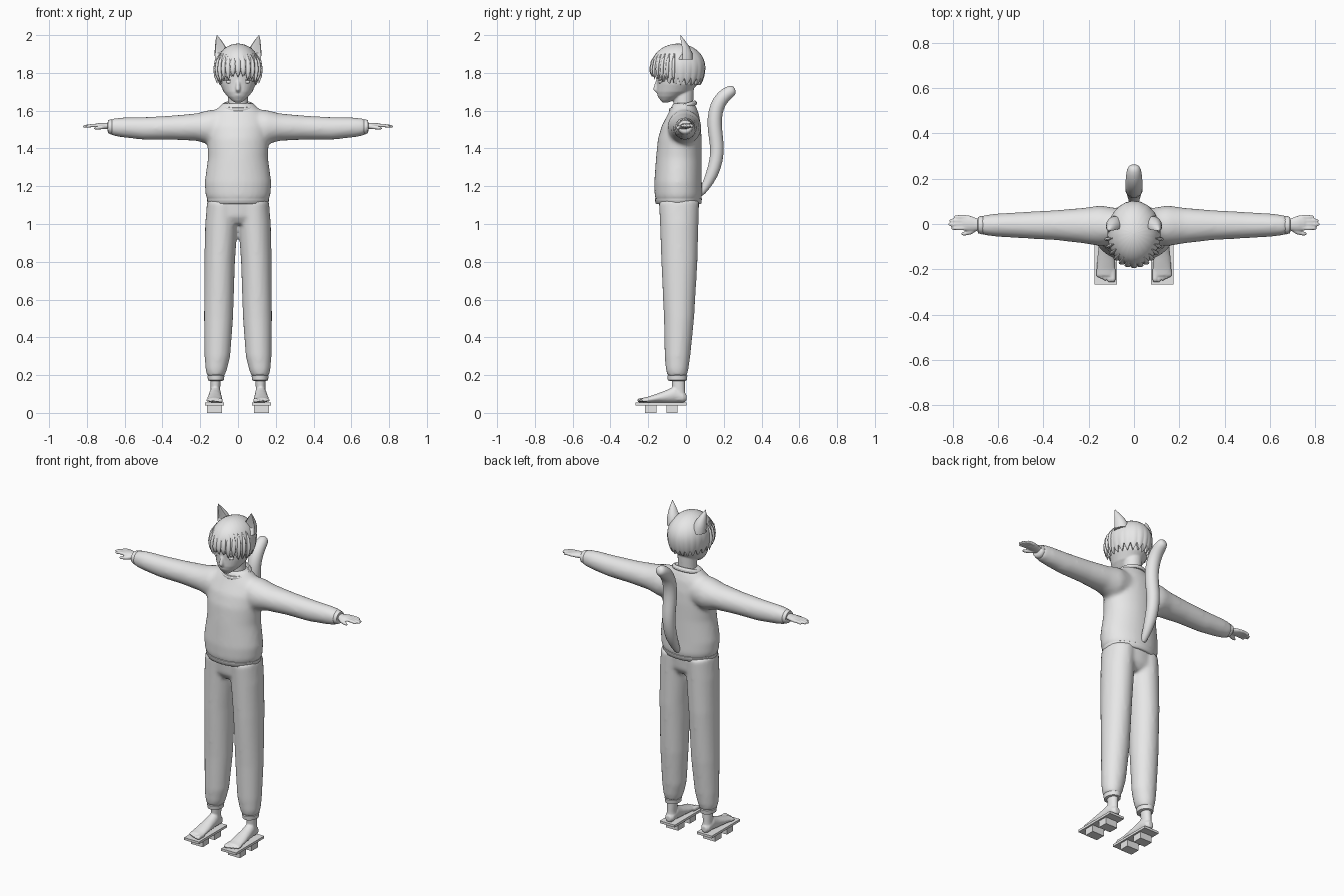
import bpy, bmesh, math
from mathutils import Vector, Matrix

cube = bpy.data.objects.get("Cube")
if cube:
    bpy.data.objects.remove(cube)

GREY = (0.8, 0.8, 0.8, 1)
mat = bpy.data.materials.new("light_grey")
mat.use_nodes = True
mat.diffuse_color = GREY
mat.node_tree.nodes["Principled BSDF"].inputs["Base Color"].default_value = GREY


def skin(bm, rings):
    """Bridge a list of vertex rings and cap both ends."""
    n = len(rings[0])
    for a, b in zip(rings, rings[1:]):
        for i in range(n):
            j = (i + 1) % n
            bm.faces.new((a[i], a[j], b[j], b[i]))
    bm.faces.new(rings[0])
    bm.faces.new(rings[-1])


def loft(bm, axis, rows, n=24):
    """Rows are (position, centre1, centre2, radius1, radius2) along an axis."""
    rings = []
    for p, c1, c2, r1, r2 in rows:
        ring = []
        for i in range(n):
            t = math.tau * i / n
            u, v = c1 + r1 * math.cos(t), c2 + r2 * math.sin(t)
            co = {"x": (p, u, v), "y": (u, p, v), "z": (u, v, p)}[axis]
            ring.append(bm.verts.new(co))
        rings.append(ring)
    skin(bm, rings)
    return rings


def tube(bm, pts, n=12, flat=1.0):
    """Points are (x, y, z, radius); the sections follow the path."""
    co = [Vector(p[:3]) for p in pts]
    rings = []
    for k, p in enumerate(pts):
        d = (co[min(k + 1, len(co) - 1)] - co[max(k - 1, 0)]).normalized()
        side = Vector((1, 0, 0)) if abs(d.x) < 0.6 else Vector((0, 1, 0))
        up = d.cross(side).normalized()
        side = up.cross(d)
        rings.append([bm.verts.new(co[k] + p[3] * (
            side * math.cos(math.tau * i / n) + up * flat * math.sin(math.tau * i / n)))
            for i in range(n)])
    skin(bm, rings)


def ball(bm, centre, size):
    m = Matrix.Translation(centre) @ Matrix.Diagonal((*size, 1))
    bmesh.ops.create_uvsphere(bm, u_segments=20, v_segments=12, radius=1, matrix=m)


def box(bm, centre, size):
    m = Matrix.Translation(centre) @ Matrix.Diagonal((*size, 1))
    bmesh.ops.create_cube(bm, size=1, matrix=m)


def make(name, bm, mirror=False, voxel=0, smooth=0, subsurf=0, angle=60):
    bmesh.ops.recalc_face_normals(bm, faces=bm.faces)
    me = bpy.data.meshes.new(name)
    bm.to_mesh(me)
    bm.free()
    me.materials.append(mat)
    ob = bpy.data.objects.new(name, me)
    bpy.context.collection.objects.link(ob)
    for o in bpy.context.selected_objects:
        o.select_set(False)
    bpy.context.view_layer.objects.active = ob
    ob.select_set(True)
    if angle:
        bpy.ops.object.shade_smooth_by_angle(angle=math.radians(angle))
    if voxel:
        r = ob.modifiers.new("Fuse", "REMESH")
        r.mode, r.voxel_size, r.use_smooth_shade = "VOXEL", voxel, True
    if smooth:
        s = ob.modifiers.new("Soften", "SMOOTH")
        s.factor, s.iterations = 0.5, smooth
    if subsurf:
        ob.modifiers.new("Round", "SUBSURF").levels = subsurf
        ob.modifiers["Round"].render_levels = subsurf
    if mirror:
        ob.modifiers.new("Mirror", "MIRROR").use_clip = False
    return ob


# Sweater: body and both sleeves fused
bm = bmesh.new()
loft(bm, "z", [(1.12, 0, -.04, .158, .118), (1.15, 0, -.04, .172, .126), (1.22, 0, -.042, .177, .126),
               (1.35, 0, -.038, .159, .121), (1.45, 0, -.033, .163, .116), (1.52, 0, -.025, .165, .104),
               (1.58, 0, -.014, .145, .083), (1.62, 0, -.012, .1, .066), (1.64, 0, -.012, .078, .056)], 32)
for s in (1, -1):
    loft(bm, "x", [(s * x, *r) for x, *r in [
        (.04, -.01, 1.52, .075, .09), (.15, -.008, 1.512, .09, .092), (.22, -.007, 1.513, .079, .073),
        (.35, -.005, 1.51, .066, .064), (.5, -.005, 1.506, .058, .06), (.61, -.005, 1.511, .051, .053),
        (.66, -.005, 1.513, .045, .047), (.68, -.005, 1.514, .038, .038)]])
make("sweater", bm, voxel=.011, smooth=8)

# Sweater hem, sleeve cuffs, collar
bm = bmesh.new()
loft(bm, "z", [(1.106, 0, -.04, .155, .115), (1.11, 0, -.04, .162, .122),
               (1.134, 0, -.04, .164, .124), (1.14, 0, -.04, .155, .115)], 40)
make("sweater_hem", bm)
bm = bmesh.new()
loft(bm, "x", [(.665, -.005, 1.514, .038, .038), (.67, -.005, 1.514, .041, .041),
               (.688, -.005, 1.515, .036, .034), (.69, -.005, 1.515, .028, .024)])
make("sleeve_cuff", bm, mirror=True)
bpy.ops.mesh.primitive_torus_add(major_radius=.078, minor_radius=.012, major_segments=40, minor_segments=10,
                                 location=(0, -.016, 1.622), rotation=(math.radians(17), 0, 0))
collar = bpy.context.object
collar.name = "collar"
collar.scale = (1.0, .85, 1.1)
collar.data.materials.append(mat)
bpy.ops.object.shade_smooth_by_angle()

# Trousers: hips and legs fused
bm = bmesh.new()
loft(bm, "z", [(1.0, 0, -.037, .12, .075), (1.04, 0, -.037, .168, .1), (1.13, 0, -.037, .162, .108)], 32)
for s in (1, -1):
    loft(bm, "z", [(z, s * x, *r) for z, x, *r in [
        (1.12, .082, -.037, .082, .107), (1.0, .088, -.036, .086, .102), (.8, .097, -.035, .081, .096),
        (.5, .103, -.037, .077, .08), (.3, .109, -.045, .068, .068), (.23, .115, -.047, .057, .06),
        (.195, .117, -.047, .046, .051)]])
make("trousers", bm, voxel=.011, smooth=5)
bm = bmesh.new()
loft(bm, "z", [(.17, .117, -.046, .034, .042), (.173, .117, -.046, .042, .05),
               (.197, .117, -.046, .045, .053), (.203, .117, -.046, .036, .044)])
make("trouser_cuff", bm, mirror=True)

# Feet with toes
bm = bmesh.new()
loft(bm, "z", [(.07, .12, -.036, .028, .034), (.12, .12, -.038, .025, .033), (.19, .118, -.042, .028, .036)])
loft(bm, "y", [(.002, .12, .08, .016, .018), (-.015, .12, .083, .028, .028), (-.06, .121, .098, .031, .043),
               (-.1, .122, .088, .034, .034), (-.15, .123, .079, .039, .024), (-.2, .124, .07, .041, .016),
               (-.228, .124, .068, .038, .012)])
for i, (tip, r) in enumerate([(-.256, .013), (-.256, .009), (-.25, .009), (-.243, .009), (-.235, .008)]):
    x = .093 + i * .0165
    tube(bm, [(x, -.2, .067, r), (x, tip + .012, .066, r), (x, tip, .064, r * .6)])
make("foot", bm, mirror=True, voxel=.005, smooth=2)

# Wooden sandals
bm = bmesh.new()
box(bm, (.124, -.133, .047), (.1, .27, .014))
for y in (-.187, -.074):
    box(bm, (.124, y, .02), (.08, .06, .04))
make("sandal", bm, mirror=True, angle=0)

# Hands
bm = bmesh.new()
loft(bm, "x", [(.67, -.003, 1.518, .024, .018), (.695, -.002, 1.52, .028, .016), (.725, .003, 1.521, .034, .015),
               (.752, .006, 1.521, .034, .011), (.762, .006, 1.521, .028, .007)])
for y, tip in [(-.019, .806), (-.002, .82), (.015, .815), (.031, .796)]:
    tube(bm, [(.74, y, 1.521, .0095), (.775, y, 1.521, .0088), (tip - .008, y, 1.517, .0078), (tip, y, 1.516, .004)])
tube(bm, [(.695, -.015, 1.516, .013), (.722, -.036, 1.512, .011), (.75, -.043, 1.508, .009), (.762, -.043, 1.506, .005)])
make("hand", bm, mirror=True, voxel=.0045, smooth=2)

# Head, neck and nose fused
bm = bmesh.new()
loft(bm, "z", [(1.6, 0, -.012, .06, .055), (1.64, 0, -.014, .053, .052), (1.74, 0, -.012, .053, .055)])
loft(bm, "z", [(1.643, 0, -.11, .016, .014), (1.655, 0, -.1, .034, .036), (1.675, 0, -.084, .056, .064),
               (1.7, 0, -.064, .076, .09), (1.74, 0, -.046, .095, .108), (1.8, 0, -.04, .105, .118),
               (1.86, 0, -.04, .1, .118), (1.92, 0, -.04, .06, .07)], 32)
tube(bm, [(0, -.145, 1.765, .01), (0, -.157, 1.735, .011), (0, -.163, 1.713, .012), (0, -.148, 1.7, .01)])
ball(bm, (0, -.142, 1.683), (.02, .011, .006))
ball(bm, (0, -.139, 1.674), (.016, .01, .005))
make("head", bm, voxel=.005, smooth=3)

# Eyes
bm = bmesh.new()
ball(bm, (.044, -.136, 1.752), (.02, .009, .009))
ball(bm, (.044, -.138, 1.762), (.023, .009, .003))
make("eye", bm, mirror=True)

# Hair: a cap whose lower rim is cut into pointed locks
bm = bmesh.new()
N, ROWS, LOCKS = 176, 14, 22
rows = []
for k in range(ROWS + 2):
    f = min(k + .15, ROWS) / ROWS
    ring = []
    for i in range(N):
        t = math.tau * i / N
        front = max(0, -math.sin(t))
        saw = abs((i * LOCKS / N + .12 * math.sin(3 * t)) % 1 - .5) * 2
        rim = 1.735 + .05 * front ** 2 + .04 * saw ** 1.5
        low = math.acos(max(-1, (rim - 1.83) / .125))
        a = f * low
        # cheeks of the cap stay fuller below the widest level
        w = math.sin(a) if a < math.pi / 2 else 1 - .55 * (1 - math.sin(a))
        w *= 1 + .035 * f ** 3 * (.5 - saw)
        if k > ROWS:
            w *= .88
        ring.append(bm.verts.new((.118 * w * math.cos(t), -.042 + .144 * w * math.sin(t),
                                  1.83 + .125 * math.cos(a))))
    rows.append(ring)
skin(bm, rows)
bm.faces.ensure_lookup_table()
bm.faces.remove(bm.faces[-1])
make("hair", bm, angle=50)

# Overlapping fringe and side locks
bm = bmesh.new()
for i in range(13):
    t = math.radians(-170 + i * 160 / 12)
    c, s = math.cos(t), math.sin(t)
    end = 1.778 - .035 * abs(c) + .012 * (i % 2)
    tube(bm, [(.118 * w * c, -.042 + .144 * w * s, z, r) for w, z, r in
              [(.8, 1.9, .006), (.95, 1.86, .014), (1.0, 1.82, .015), (.99, (end + 1.82) / 2, .011), (.95, end, .001)]],
         10, .6)
make("hair_fringe", bm)

# Cat ears with a hollowed front
bm = bmesh.new()
ear = loft(bm, "z", [(1.87, .08, -.008, .042, .045), (1.905, .086, -.009, .038, .042), (1.94, .094, -.014, .028, .031),
                     (1.975, .104, -.024, .014, .016), (2.0, .111, -.03, .001, .001)])
for ring in ear[1:4]:
    mid = sum(v.co.y for v in ring) / len(ring)
    for v in ring[14:23]:
        v.co.y = mid - .15 * (mid - v.co.y)
make("cat_ear", bm, mirror=True, angle=45)

# Tail
bm = bmesh.new()
tube(bm, [(0, .07, 1.15, .016), (0, .1, 1.19, .022), (0, .138, 1.26, .034), (0, .162, 1.34, .036),
          (0, .166, 1.41, .037), (0, .153, 1.49, .039), (0, .15, 1.56, .039), (0, .163, 1.625, .039),
          (0, .195, 1.675, .038), (0, .232, 1.7, .034), (0, .252, 1.711, .026), (0, .26, 1.714, .012)], 16)
make("tail", bm, subsurf=1)
